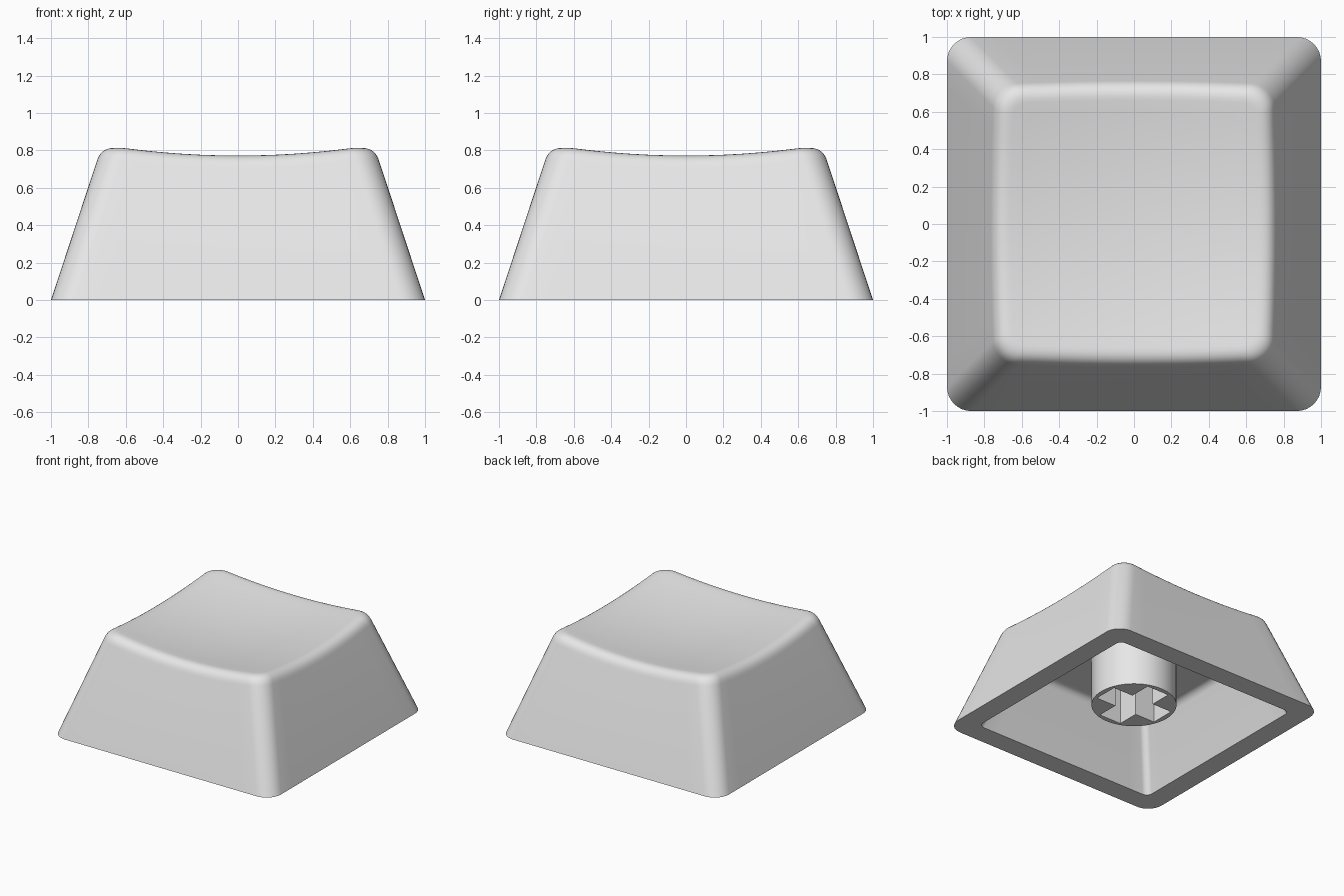
import bpy, bmesh, math
from mathutils import Vector

if "Cube" in bpy.data.objects:
    bpy.data.objects.remove(bpy.data.objects["Cube"])

SIDE, CORNER, FILLET = 12, 8, 7      # segments per side, corner and rounded edge
TAPER = 0.33                         # inward lean of the walls per unit of height

grey = bpy.data.materials.new("light_grey")
grey.diffuse_color = (0.8, 0.8, 0.8, 1)
grey.use_nodes = True
grey.node_tree.nodes["Principled BSDF"].inputs["Base Color"].default_value = grey.diffuse_color


def finish(bm, name):
    bmesh.ops.recalc_face_normals(bm, faces=bm.faces[:])
    mesh = bpy.data.meshes.new(name)
    bm.to_mesh(mesh)
    bm.free()
    ob = bpy.data.objects.new(name, mesh)
    bpy.context.collection.objects.link(ob)
    mesh.materials.append(grey)
    return ob


def smooth(ob):
    bpy.ops.object.select_all(action='DESELECT')
    ob.select_set(True)
    bpy.context.view_layer.objects.active = ob
    bpy.ops.object.shade_smooth_by_angle(angle=math.radians(35))


def dish(x, y):
    """Height of the hollowed top."""
    return 0.72 + 0.115 * (x * x + y * y)


def outline(i, h, r):
    """Point i on a rounded square of half width h and corner radius r."""
    q, k = divmod(i, SIDE + CORNER)
    if k < SIDE:
        x, y = h, (h - r) * (2 * k / SIDE - 1)
    else:
        a = (k - SIDE) / CORNER * math.pi / 2
        x, y = h - r + r * math.cos(a), h - r + r * math.sin(a)
    for _ in range(q):
        x, y = -y, x
    return x, y


def rounded(p0, p1, p2):
    """Rounded edge from p0 to p2 with the sharp corner at p1."""
    ts = [j / FILLET for j in range(FILLET + 1)]
    return [p0 * (1 - t) ** 2 + p1 * 2 * t * (1 - t) + p2 * t * t for t in ts]


def outer_column(i):
    """Outer wall, rounded rim and dished top at outline point i."""
    h = 0.74
    for _ in range(6):
        h = 1 - TAPER * dish(*outline(i, h, 0.13))
    edge = outline(i, h, 0.13)
    z = dish(*edge)
    low = z - 0.075
    top = outline(i, h - 0.08, 0.07)
    col = [Vector((*outline(i, 1, 0.13), 0))]
    col += rounded(Vector((*outline(i, 1 - TAPER * low, 0.13), low)),
                   Vector((*edge, z)), Vector((*top, dish(*top))))
    for s in (0.9, 0.8, 0.65, 0.5, 0.35, 0.2, 0.08):
        x, y = top[0] * s, top[1] * s
        col.append(Vector((x, y, dish(x, y))))
    return col


def inner_column(i):
    """Ceiling and wall of the cavity at outline point i, top to bottom."""
    w, zc, r = 0.83, 0.52, 0.05
    low, h = zc - 0.05, w - TAPER * zc
    col = [Vector((*outline(i, w, r), 0))]
    col += rounded(Vector((*outline(i, w - TAPER * low, r), low)),
                   Vector((*outline(i, h, r), zc)),
                   Vector((*outline(i, h - 0.05, 0.02), zc)))
    return col[::-1]


# Shell: cavity, flat bottom rim, outer walls and dished top in one skin
bm = bmesh.new()
count = 4 * (SIDE + CORNER)
columns = [[bm.verts.new(p) for p in inner_column(i) + outer_column(i)]
           for i in range(count)]
top_centre = bm.verts.new((0, 0, dish(0, 0)))
for i in range(count):
    a, b = columns[i], columns[(i + 1) % count]
    for j in range(len(a) - 1):
        bm.faces.new((a[j], b[j], b[j + 1], a[j + 1]))
    bm.faces.new((a[-1], b[-1], top_centre))
bm.faces.new([c[0] for c in columns])
smooth(finish(bm, "cap_shell"))


def prism(name, points, z0, z1):
    bm = bmesh.new()
    face = bm.faces.new([bm.verts.new((x, y, z0)) for x, y in points])
    ext = bmesh.ops.extrude_face_region(bm, geom=[face], use_keep_orig=True)
    up = [v for v in ext["geom"] if isinstance(v, bmesh.types.BMVert)]
    bmesh.ops.translate(bm, verts=up, vec=(0, 0, z1 - z0))
    return finish(bm, name)


# Stem: round post under the cap with a cross-shaped socket
circle = [(0.32 * math.cos(t * math.tau / 64), 0.32 * math.sin(t * math.tau / 64))
          for t in range(64)]
stem = prism("stem", circle, 0.12, 0.54)
cross = []
for q in range(4):
    for x, y in ((0.28, -0.10), (0.28, 0.10), (0.10, 0.10)):
        for _ in range(q):
            x, y = -y, x
        if (x, y) not in cross:
            cross.append((x, y))
cutter = prism("socket_cutter", cross, 0.05, 0.50)
cutter.hide_render = True
cut = stem.modifiers.new("socket", 'BOOLEAN')
cut.operation, cut.solver, cut.object = 'DIFFERENCE', 'EXACT', cutter
bpy.ops.object.select_all(action='DESELECT')
stem.select_set(True)
bpy.context.view_layer.objects.active = stem
bpy.ops.object.modifier_apply(modifier=cut.name)
bpy.data.objects.remove(cutter)
smooth(stem)
